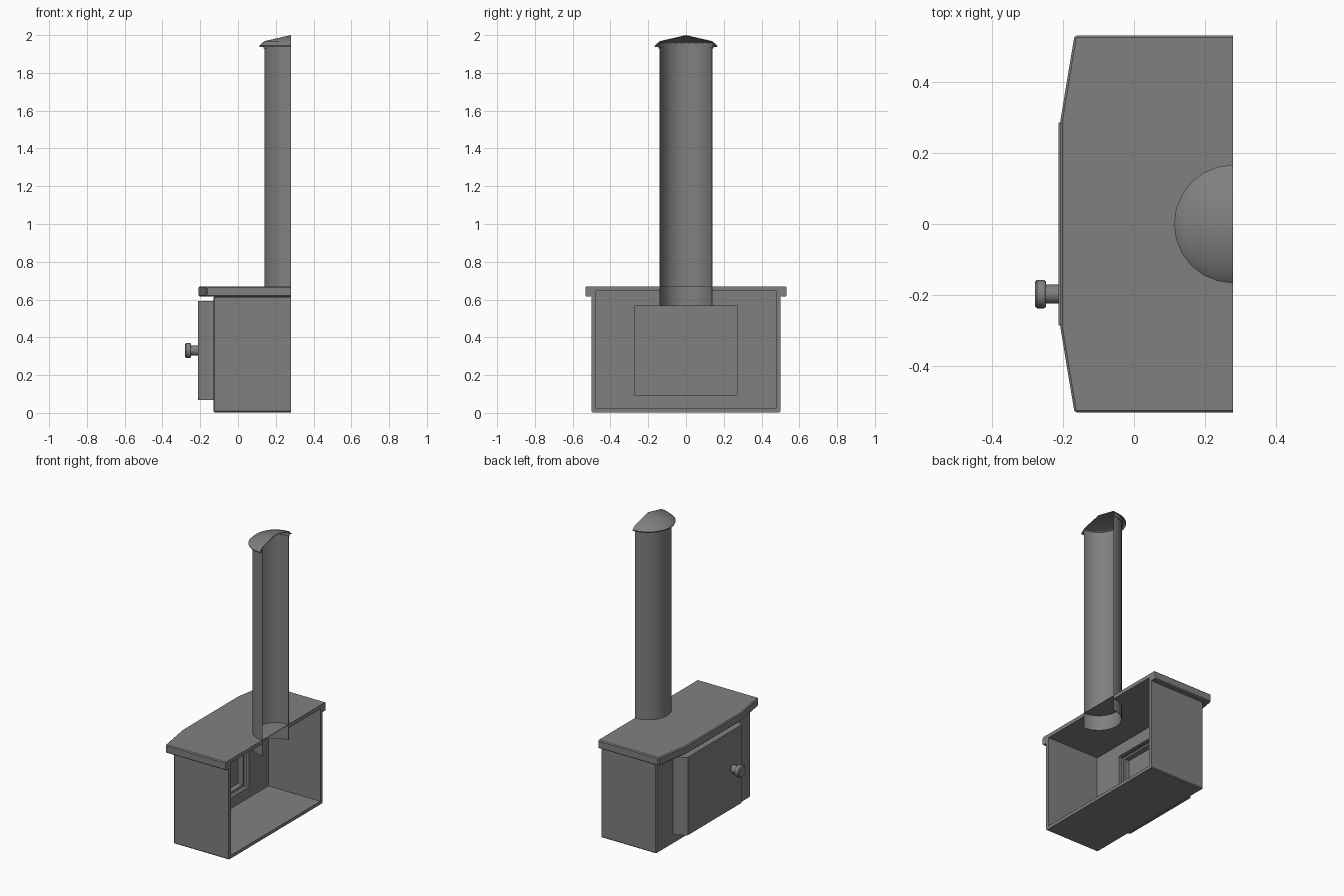
import bpy, bmesh, math
from mathutils import Vector, Matrix

if "Cube" in bpy.data.objects:
    bpy.data.objects.remove(bpy.data.objects["Cube"])

CUT = 0.28  # the stove is sliced open at this x

# Dark cast iron
iron = bpy.data.materials.new('dark_iron')
iron.diffuse_color = (0.216, 0.216, 0.216, 1)
iron.use_nodes = True
iron.node_tree.nodes["Principled BSDF"].inputs["Base Color"].default_value = iron.diffuse_color


def make(name, bm, smooth=False):
    bmesh.ops.recalc_face_normals(bm, faces=bm.faces)
    me = bpy.data.meshes.new(name)
    bm.to_mesh(me)
    bm.free()
    me.materials.append(iron)
    ob = bpy.data.objects.new(name, me)
    bpy.context.collection.objects.link(ob)
    if smooth:
        select(ob)
        bpy.ops.object.shade_smooth_by_angle(angle=math.radians(30))
    return ob


def select(ob):
    bpy.ops.object.select_all(action='DESELECT')
    ob.select_set(True)
    bpy.context.view_layer.objects.active = ob


def prism(name, outline, z0, z1, bevel=0):
    bm = bmesh.new()
    face = bm.faces.new([bm.verts.new((x, y, z0)) for x, y in outline])
    top = bmesh.ops.extrude_face_region(bm, geom=[face])['geom']
    bmesh.ops.translate(bm, vec=(0, 0, z1 - z0),
                        verts=[v for v in top if isinstance(v, bmesh.types.BMVert)])
    # extruding keeps the base face only when needed: close it if it was removed
    bmesh.ops.holes_fill(bm, edges=bm.edges)
    bmesh.ops.recalc_face_normals(bm, faces=bm.faces)
    if bevel:
        bmesh.ops.bevel(bm, geom=bm.edges[:], offset=bevel, segments=1,
                        affect='EDGES', profile=0.5)
    return make(name, bm)


def mirrored(half):
    """Complete a plan outline across y = 0."""
    return half + [(x, -y) for x, y in reversed(half)]


def box(name, x, y, z, bevel=0):
    return prism(name, mirrored([(x[0], y), (x[1], y)]), *z, bevel)


def cylinder(name, centre, r, depth):
    bm = bmesh.new()
    bmesh.ops.create_cone(bm, cap_ends=True, segments=48, radius1=r, radius2=r, depth=depth,
                          matrix=Matrix.Translation(centre))
    return make(name, bm)


def subtract(ob, *cutters):
    select(ob)
    for c in cutters:
        m = ob.modifiers.new('cut', 'BOOLEAN')
        m.operation, m.solver, m.object = 'DIFFERENCE', 'EXACT', c
        bpy.ops.object.modifier_apply(modifier=m.name)


def lathe(name, profile, origin, axis='Z', half=False, steps=24):
    """Revolve a closed (radius, height) profile; half keeps the -x side."""
    bm = bmesh.new()
    rings = []
    for i in range(steps + 1 if half else steps):
        a = math.pi / 2 + math.pi * i / steps if half else 2 * math.pi * i / steps
        rings.append([bm.verts.new((r * math.cos(a), r * math.sin(a), h)) for r, h in profile])
    n = len(profile)
    for i in range(steps):
        a, b = rings[i], rings[(i + 1) % len(rings)]
        for j in range(n):
            k = (j + 1) % n
            bm.faces.new((a[j], b[j], b[k], a[k]))
    if half:
        bm.faces.new(rings[0])
        bm.faces.new(rings[-1])
    bmesh.ops.remove_doubles(bm, verts=bm.verts, dist=1e-5)
    if axis == '-X':
        bm.transform(Matrix.Rotation(-math.pi / 2, 4, 'Y'))
    bm.transform(Matrix.Translation(origin))
    return make(name, bm, True)


# Cutters: slice plane, firebox cavity, flue recess, door openings
slicer = box('slice_cutter', (CUT, 1), 1, (-1, 3))
cavity = box('cavity_cutter', (-0.107, 0.6), 0.476, (0.024, 0.645))
flue = cylinder('flue_cutter', (CUT, 0, 0.567), 0.1395, 0.2)
opening = box('opening_cutter', (-0.19, 0.0), 0.272, (0.096, 0.565))
groove = box('groove_cutter', (-0.3, 0.0), 0.284, (0.084, 0.577))

# Firebox, open where it was sliced
body = box('firebox', (-0.13, 0.4), 0.5, (0.003, 0.618), 0.006)
subtract(body, slicer, cavity, opening)

# Top plate with tapered front corners
plate = prism('top_plate', mirrored([(0.4, 0.532), (-0.168, 0.532), (-0.208, 0.29)]),
              0.615, 0.67, 0.006)
subtract(plate, slicer, cavity, flue)

# Door frame, and a hollow-backed door with splayed sides
frame = box('door_frame', (-0.156, -0.129), 0.322, (0.068, 0.592))
subtract(frame, groove)
door = prism('door', mirrored([(-0.155, 0.322), (-0.204, 0.292), (-0.213, 0.284)]),
             0.068, 0.592)
subtract(door, opening)

for c in (slicer, cavity, flue, opening, groove):
    bpy.data.objects.remove(c)

# Door knob
lathe('door_knob', [(0, 0), (0.027, 0), (0.027, 0.036), (0.036, 0.036), (0.04, 0.042),
                    (0.04, 0.062), (0.034, 0.068), (0, 0.068)],
      (-0.212, -0.198, 0.33), axis='-X')

# Chimney pipe and its rain cap, thin sheet sliced in half
lathe('chimney_pipe', [(0.141, 0.565), (0.141, 1.935), (0.138, 1.935), (0.138, 0.565)],
      (CUT, 0, 0), half=True, steps=20)
lathe('cap_collar', [(0.145, 1.93), (0.145, 1.962), (0.142, 1.962), (0.142, 1.93)],
      (CUT, 0, 0), half=True, steps=20)
lathe('chimney_cap', [(0, 2.0), (0.14, 1.968), (0.167, 1.944), (0.165, 1.937),
                      (0.139, 1.963), (0, 1.996)],
      (CUT, 0, 0), half=True, steps=12)
